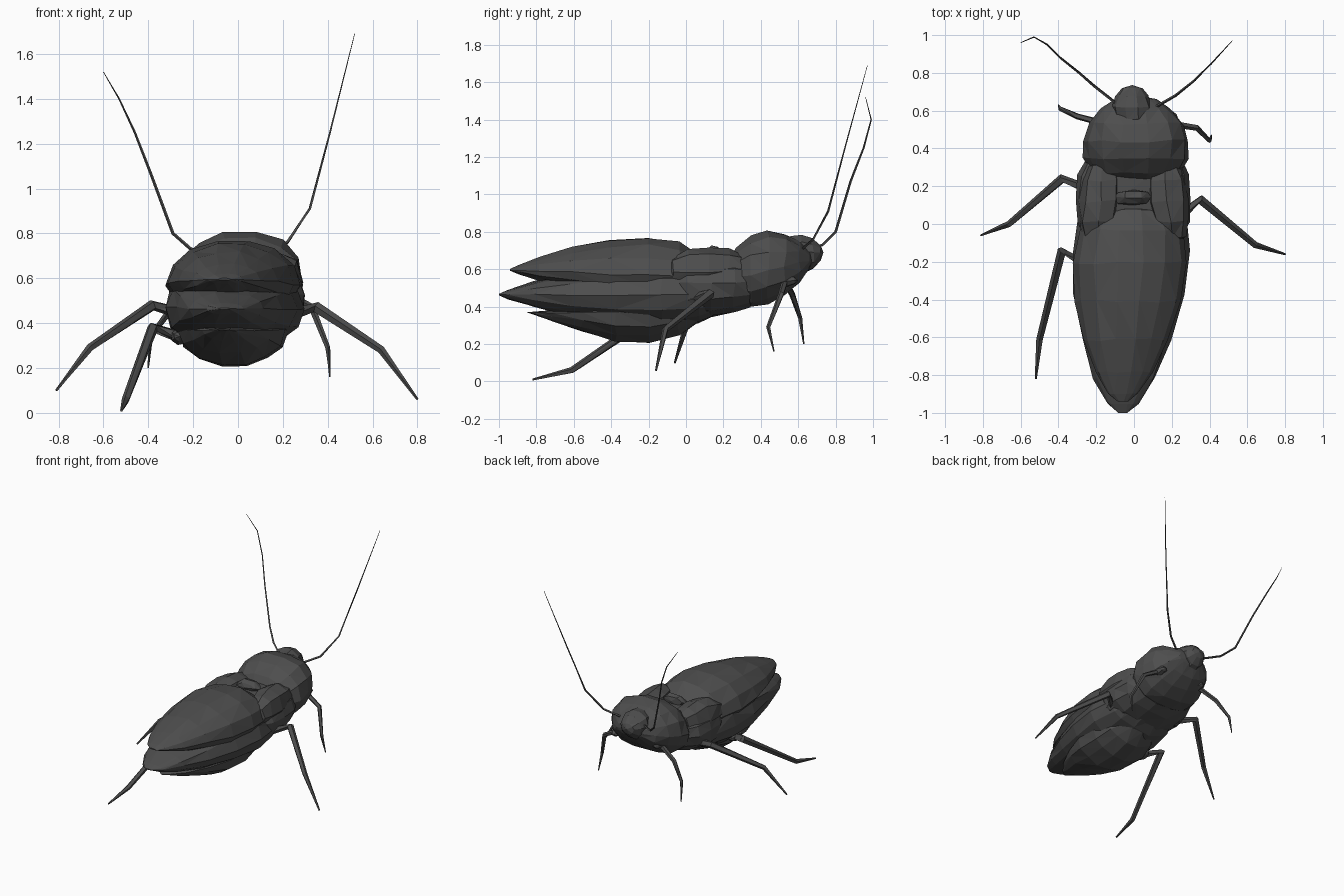
import bpy, bmesh, math, random
from mathutils import Vector

random.seed(4)
cube = bpy.data.objects.get("Cube")
if cube:
    bpy.data.objects.remove(cube, do_unlink=True)

shell = bpy.data.materials.new("dark_grey_shell")
shell.use_nodes = True
grey = (0.075, 0.075, 0.075, 1)
shell.diffuse_color = grey
bsdf = shell.node_tree.nodes["Principled BSDF"]
bsdf.inputs["Base Color"].default_value = grey
bsdf.inputs["Roughness"].default_value = 0.8


def skin(name, rings):
    """Bridge point rings into a closed, flat-shaded object."""
    bm = bmesh.new()
    loops = [[bm.verts.new(point) for point in ring] for ring in rings]
    for lower, upper in zip(loops, loops[1:]):
        for i in range(len(lower)):
            bm.faces.new((lower[i - 1], lower[i], upper[i], upper[i - 1]))
    bm.faces.new(loops[0])
    bm.faces.new(loops[-1])
    bmesh.ops.triangulate(bm, faces=bm.faces[:])
    bmesh.ops.recalc_face_normals(bm, faces=bm.faces[:])
    mesh = bpy.data.meshes.new(name)
    bm.to_mesh(mesh)
    bm.free()
    mesh.materials.append(shell)
    obj = bpy.data.objects.new(name, mesh)
    bpy.context.collection.objects.link(obj)


def around(sides):
    """Cosine and sine pairs around a circle."""
    angles = [math.tau * i / sides for i in range(sides)]
    return [(math.cos(angle), math.sin(angle)) for angle in angles]


def egg(name, start, end, width, rise, drop, widest=0.5, blunt=0.3,
        square=1, steps=8, sides=14, jitter=0.009):
    """Faceted egg along y from start to end; widest is a share of its length."""
    start, end = Vector(start), Vector(end)
    skew = math.log(0.5) / math.log(widest)
    rings = []
    for step in range(steps + 1):
        t = (1 - math.cos(math.pi * step / steps)) / 2
        full = max(math.sin(math.pi * t ** skew), 0.0001) ** blunt
        centre = start.lerp(end, t)
        ring = []
        for c, s in around(sides):
            across = math.copysign(abs(c) ** square, c) * width * full
            height = math.copysign(abs(s) ** square, s) * full ** 1.5
            height *= rise if s > 0 else drop
            wobble = Vector([random.uniform(-jitter, jitter) for axis in "xyz"])
            ring.append(centre + Vector((across, 0, height)) + wobble * full)
        rings.append(ring)
    skin(name, rings)


def limb(name, joints, thick, sides=5):
    """Tube through the joints that tapers towards its tip."""
    joints = [Vector(joint) for joint in joints]
    last = len(joints) - 1
    rings = []
    for i, joint in enumerate(joints):
        along = joints[min(i + 1, last)] - joints[max(i - 1, 0)]
        u = along.cross(Vector((0.3, 0.2, 1))).normalized()
        v = along.normalized().cross(u)
        radius = thick * (1 - 0.8 * (i / last) ** 2)
        rings.append([joint + radius * (u * c + v * s) for c, s in around(sides)])
    skin(name, rings)


# Abdomen, folded wing cases above it and belly below
egg("abdomen", (-.06, -1, .465), (0, .25, .47), width=.31, rise=.18, drop=.18,
    widest=.68, blunt=.28, square=.85)
egg("wing_cases", (-.06, -.94, .595), (0, .12, .55), width=.3, rise=.215, drop=.13,
    widest=.7, blunt=.26)
egg("belly", (-.05, -.85, .37), (0, .1, .37), width=.25, rise=.03, drop=.165,
    widest=.63, blunt=.45)

# Middle body with a raised lobe at each side and a ridge between
egg("thorax", (-.01, -.11, .52), (0, .38, .54), width=.31, rise=.14, drop=.185,
    blunt=.12, square=.8, steps=6)
for side, label in ((-1, "right"), (1, "left")):
    egg(label + "_thorax_lobe", (side * .2, -.1, .58), (side * .16, .34, .6),
        width=.11, rise=.13, drop=.08, blunt=.2, square=.85, steps=6, sides=8)
egg("back_ridge", (-.01, .1, .68), (0, .18, .69), width=.1, rise=.05, drop=.05,
    steps=4, sides=6)

# Neck shield and head
egg("neck_shield", (.01, .2, .54), (.01, .68, .65), width=.285, rise=.215, drop=.19,
    widest=.43, blunt=.42, square=.9)
egg("head", (-.01, .44, .7), (-.01, .735, .69), width=.105, rise=.095, drop=.12,
    widest=.58, blunt=.42, steps=7, sides=10, jitter=.005)

# Feelers, curving up and forward
limb("right_feeler", [(-.07, .62, .7), (-.21, .73, .73), (-.29, .8, .8),
                      (-.39, .88, 1.07), (-.46, .95, 1.25), (-.53, .99, 1.4),
                      (-.6, .96, 1.52)], thick=.008, sides=4)
limb("left_feeler", [(.08, .6, .69), (.22, .68, .76), (.32, .76, .91),
                     (.41, .85, 1.25), (.52, .97, 1.69)], thick=.008, sides=4)

# Legs from hip to foot, each with a rounded hip joint
legs = {
    "left_front_leg": [(.2, .53, .54), (.33, .51, .47), (.4, .44, .29), (.41, .47, .16)],
    "right_front_leg": [(-.15, .53, .54), (-.3, .57, .46), (-.39, .61, .34), (-.4, .63, .2)],
    "left_middle_leg": [(.24, .04, .44), (.35, .13, .47), (.64, -.11, .28), (.8, -.16, .06)],
    "right_middle_leg": [(-.24, .18, .44), (-.38, .24, .48), (-.66, 0, .29), (-.81, -.06, .1)],
    "right_hind_leg": [(-.26, -.22, .34), (-.38, -.14, .38), (-.5, -.61, .06), (-.52, -.82, .01)],
}
reach = Vector((0, .07, 0))
for name, joints in legs.items():
    limb(name, joints, thick=.018 if "front" in name else .028)
    hip = Vector(joints[0])
    egg(name + "_hip", hip - reach, hip + reach, width=.04, rise=.04, drop=.04,
        blunt=.5, steps=4, sides=7, jitter=.003)
